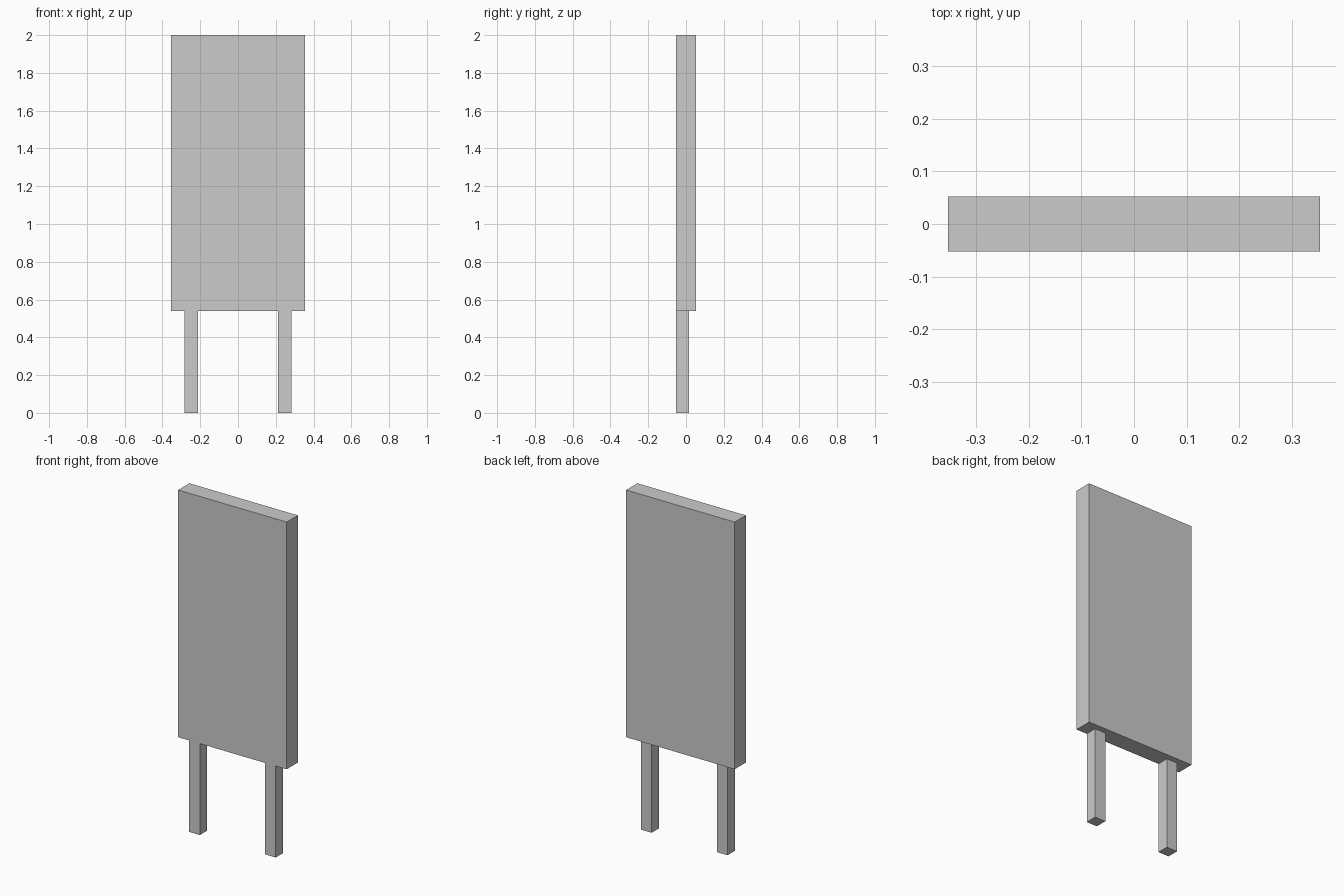
import bpy

if "Cube" in bpy.data.objects:
    bpy.data.objects.remove(bpy.data.objects["Cube"])


def box(name, x, y, z):
    """Box spanning the given (min, max) ranges."""
    lo, hi = zip(x, y, z)
    bpy.ops.mesh.primitive_cube_add(size=1, location=[(a + b) / 2 for a, b in zip(lo, hi)])
    ob = bpy.context.object
    ob.name = name
    ob.scale = [b - a for a, b in zip(lo, hi)]
    bpy.ops.object.transform_apply(location=False, rotation=False, scale=True)
    return ob


HALF_W, HALF_D = 0.354, 0.052
PANEL_BOTTOM, TOP = 0.54, 2.0

# Upright sign panel
box("panel", (-HALF_W, HALF_W), (-HALF_D, HALF_D), (PANEL_BOTTOM, TOP))

# Square legs, flush with the front of the panel
for side, cx in (("left", -0.248), ("right", 0.248)):
    box(side + "_leg", (cx - 0.035, cx + 0.035), (-HALF_D, 0.017), (0, PANEL_BOTTOM))
